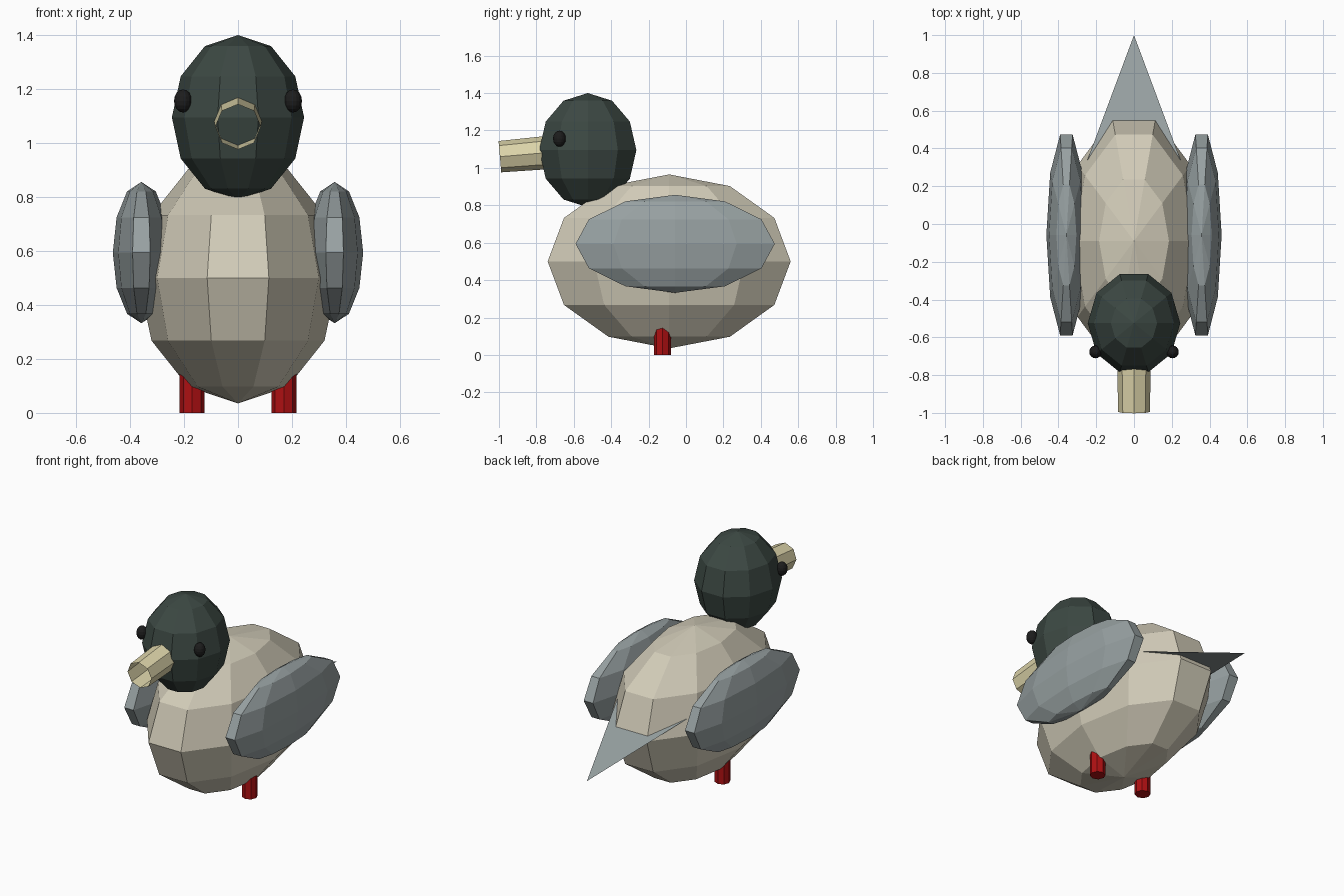
import bpy, bmesh
from math import radians
from mathutils import Matrix, Vector

if "Cube" in bpy.data.objects:
    bpy.data.objects.remove(bpy.data.objects["Cube"])


def material(name, rgb):
    m = bpy.data.materials.new(name)
    m.use_nodes = True
    m.diffuse_color = (*rgb, 1)
    m.node_tree.nodes["Principled BSDF"].inputs["Base Color"].default_value = (*rgb, 1)
    return m


cream = material("cream_feathers", (0.64, 0.60, 0.48))
green = material("dark_green_feathers", (0.045, 0.065, 0.056))
grey = material("grey_feathers", (0.31, 0.355, 0.36))
tan = material("tan_beak", (0.72, 0.66, 0.40))
red = material("red_legs", (0.42, 0.005, 0.006))
black = material("black_eyes", (0.012, 0.012, 0.012))


def finish(name, bm, mat):
    mesh = bpy.data.meshes.new(name)
    bm.to_mesh(mesh)
    bm.free()
    mesh.materials.append(mat)
    obj = bpy.data.objects.new(name, mesh)
    bpy.context.collection.objects.link(obj)
    return obj


def ellipsoid(name, centre, radii, mat, segments=10, rings=6):
    """Faceted ellipsoid with corners on the x axis and flat ends along y."""
    bm = bmesh.new()
    bmesh.ops.create_uvsphere(bm, u_segments=segments, v_segments=rings, radius=1)
    turn = Matrix.Rotation(radians(90), 4, "Z")
    bm.transform(Matrix.Translation(centre) @ Matrix.Diagonal((*radii, 1)) @ turn)
    return finish(name, bm, mat)


def tube(name, start, end, r_start, r_end, mat, capped):
    """Eight-sided tube between two points."""
    start, end = Vector(start), Vector(end)
    axis = end - start
    bm = bmesh.new()
    bmesh.ops.create_cone(bm, cap_ends=capped, segments=8, radius1=r_start,
                          radius2=r_end, depth=axis.length)
    turn = Vector((0, 0, 1)).rotation_difference(axis).to_matrix().to_4x4()
    bm.transform(Matrix.Translation((start + end) / 2) @ turn)
    return finish(name, bm, mat)


# Body and head
ellipsoid("body", (0, -0.09, 0.5), (0.37, 0.683, 0.465), cream)
ellipsoid("head", (0, -0.525, 1.095), (0.245, 0.273, 0.305), green)

# Open beak, tilted slightly down towards its tip
tube("beak", (0, -0.995, 1.06), (0, -0.74, 1.082), 0.084, 0.089, tan, False)

# Paired parts
for side, s in (("left", 1), ("right", -1)):
    ellipsoid(side + "_wing", (s * 0.358, -0.058, 0.594), (0.106, 0.56, 0.262), grey)
    ellipsoid(side + "_eye", (s * 0.204, -0.677, 1.156), (0.033, 0.034, 0.043), black, 16, 8)
    tube(side + "_leg", (s * 0.17, -0.125, 0), (s * 0.17, -0.125, 0.2), 0.046, 0.046, red, True)

# Tail: a flat triangle sloping down to its tip
bm = bmesh.new()
bm.faces.new([bm.verts.new(p) for p in ((-0.25, 0.33, 0.6), (0.25, 0.33, 0.6), (0, 1, 0.385))])
finish("tail", bm, grey)
